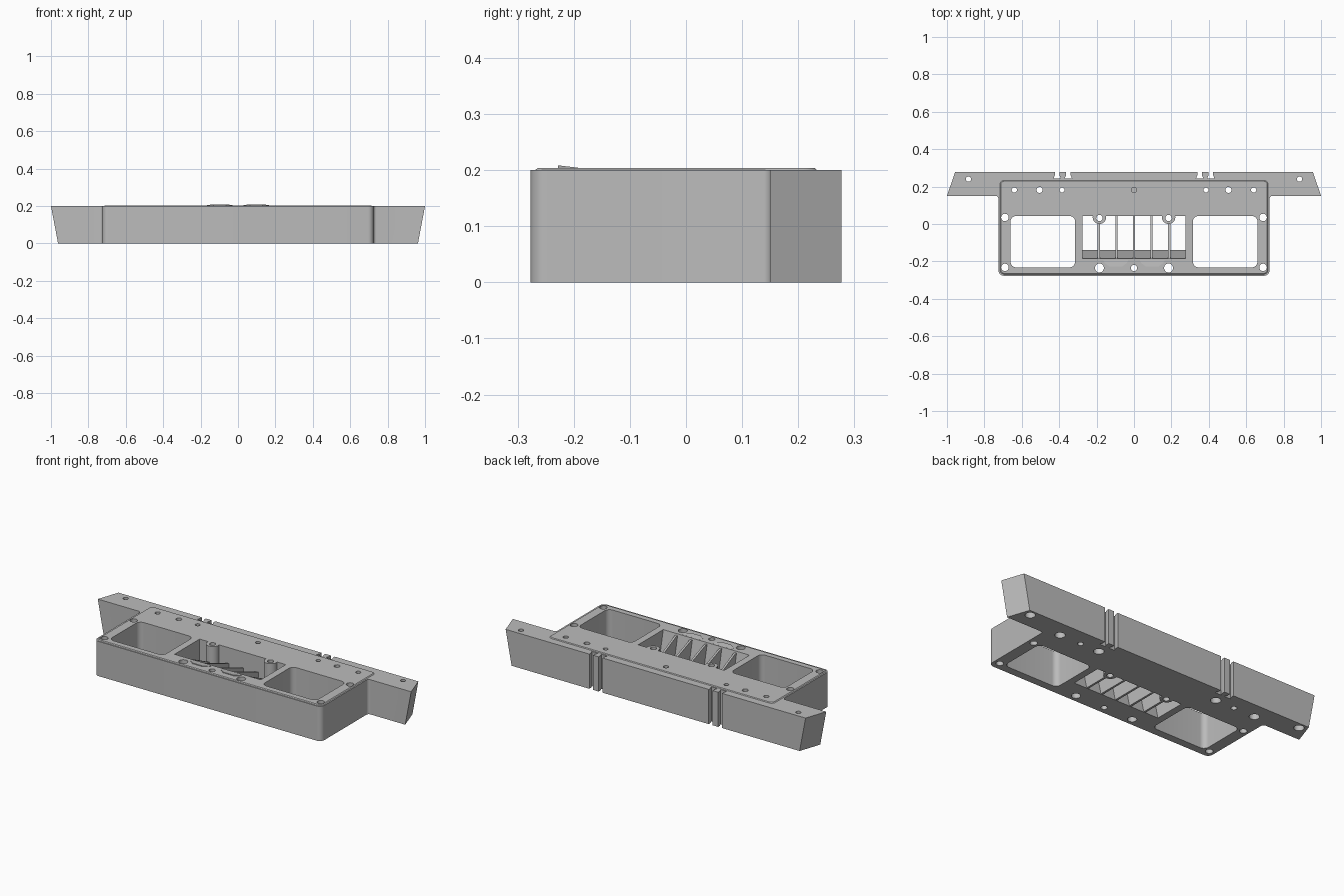
import bpy, bmesh
from math import sin, cos, pi, radians

if "Cube" in bpy.data.objects:
    bpy.data.objects.remove(bpy.data.objects["Cube"])

grey = bpy.data.materials.new("plain_grey")
grey.use_nodes = True
colour = (0.5, 0.5, 0.5, 1)
grey.diffuse_color = colour
grey.node_tree.nodes["Principled BSDF"].inputs["Base Color"].default_value = colour

H = 0.2        # body height
TOP = 0.204    # height of the raised plate


def loft(name, low, high):
    """Solid between two matching loops of 3D points."""
    bm = bmesh.new()
    a = [bm.verts.new(p) for p in low]
    b = [bm.verts.new(p) for p in high]
    bm.faces.new(a[::-1])
    bm.faces.new(b)
    n = len(a)
    for i in range(n):
        j = (i + 1) % n
        bm.faces.new((a[i], a[j], b[j], b[i]))
    bmesh.ops.recalc_face_normals(bm, faces=bm.faces)
    mesh = bpy.data.meshes.new(name)
    bm.to_mesh(mesh)
    bm.free()
    mesh.materials.append(grey)
    ob = bpy.data.objects.new(name, mesh)
    bpy.context.collection.objects.link(ob)
    return ob


def at(pts, z):
    return [(x, y, z) for x, y in pts]


def prism(name, pts, z0, z1):
    return loft(name, at(pts, z0), at(pts, z1))


def circle(x, y, r, n=24):
    return [(x + r * cos(2 * pi * i / n), y + r * sin(2 * pi * i / n)) for i in range(n)]


def rounded(x0, x1, y0, y1, r, seg=8):
    pts = []
    for k, (cx, cy) in enumerate([(x1 - r, y1 - r), (x0 + r, y1 - r),
                                  (x0 + r, y0 + r), (x1 - r, y0 + r)]):
        for i in range(seg + 1):
            t = pi / 2 * (k + i / seg)
            pts.append((cx + r * cos(t), cy + r * sin(t)))
    return pts


def combine(target, other, operation):
    mod = target.modifiers.new("cut", 'BOOLEAN')
    mod.object, mod.operation, mod.solver = other, operation, 'EXACT'
    bpy.context.view_layer.objects.active = target
    bpy.ops.object.modifier_apply(modifier=mod.name)
    bpy.data.objects.remove(other)


def add(target, other):
    combine(target, other, 'UNION')


def cut(target, other):
    combine(target, other, 'DIFFERENCE')


# Main body with rounded front corners
body = prism("body", rounded(-0.725, 0.725, -0.277, 0.22, 0.03), 0, H)

# Rear mounting bar, ends slanting in both depth and height
def bar_loop(half, z):
    return at([(-half, 0.15), (half, 0.15), (half - 0.043, 0.277), (-half + 0.043, 0.277)], z)

add(body, loft("bar", bar_loop(0.962, 0), bar_loop(1.0, H)))

# Small fillets where the body meets the bar
for s in (-1, 1):
    arc = [(s * (0.74 - 0.015 * cos(t)), 0.135 + 0.015 * sin(t))
           for t in [pi / 2 * i / 6 for i in range(7)]]
    add(body, prism("fillet", [(s * 0.71, 0.16), (s * 0.71, 0.135)] + arc + [(s * 0.74, 0.16)], 0, H))

# Raised top plate with a sloping rim
add(body, loft("plate", at(rounded(-0.722, 0.722, -0.274, 0.238, 0.028), H - 0.004),
               at(rounded(-0.712, 0.712, -0.264, 0.229, 0.02), TOP)))

# Two large side windows
for x0, x1 in ((-0.66, -0.315), (0.315, 0.66)):
    cut(body, prism("window_cutter", rounded(x0, x1, -0.232, 0.043, 0.03), -0.05, 0.3))

# Central vent with a sloping front wall
def vent_loop(front, z):
    return at([(-0.275, front), (0.275, front), (0.275, 0.043), (-0.275, 0.043)], z)

cut(body, loft("vent_cutter", vent_loop(-0.129, -0.05), vent_loop(-0.196, 0.25)))

# Screw bosses bulging into the back of the vent
for x in (-0.185, 0.185):
    add(body, prism("boss", circle(x, 0.036, 0.036), 0, TOP))

# Through holes, mirrored left and right: x, y, radius
for x, y, r in ((0.885, 0.24, 0.014), (0.64, 0.182, 0.014), (0.505, 0.182, 0.016),
                (0.385, 0.182, 0.013), (0.69, 0.035, 0.02), (0.69, -0.232, 0.02),
                (0.185, 0.032, 0.017), (0.185, -0.235, 0.024)):
    for s in (-1, 1):
        cut(body, prism("hole_cutter", circle(s * x, y, r), -0.05, 0.3))
cut(body, prism("hole_cutter", circle(0, -0.235, 0.017), -0.05, 0.3))
cut(body, prism("dimple_cutter", circle(0, 0.182, 0.014), 0.17, 0.3))

# Wider counterbores underneath
for x, y in ((0.885, 0.24), (0.64, 0.182), (0.385, 0.182)):
    for s in (-1, 1):
        cut(body, prism("counterbore_cutter", circle(s * x, y, 0.027), -0.05, 0.06))

# Paired vertical slots in the back of the bar
for x in (-0.411, -0.351, 0.351, 0.411):
    slot = [(x - 0.012, 0.3), (x - 0.012, 0.262), (x - 0.02, 0.242),
            (x + 0.02, 0.242), (x + 0.012, 0.262), (x + 0.012, 0.3)]
    cut(body, prism("slot_cutter", slot, -0.05, 0.3))

# Vent fins, falling from the front wall to the back
fins = []
for i in range(-2, 3):
    x = i * 0.094
    back = 0.004 if abs(i) == 2 else 0.05
    profile = [(back, 0.002), (-0.145, 0.002), (-0.19, 0.195), (-0.172, 0.195), (back, 0.11)]
    fins.append(loft("vent_fin", [(x - 0.006, y, z) for y, z in profile],
                     [(x + 0.006, y, z) for y, z in profile]))

# Two low wedges in front of the vent
for s in (-1, 1):
    outline = [(0.03, -0.192), (0.04, -0.21), (0.065, -0.228),
               (0.13, -0.228), (0.155, -0.21), (0.165, -0.192)]
    outline = [(s * x, y) for x, y in outline]
    fins.append(loft("wedge", at(outline, H),
                     [(x, y, TOP + 0.0045 * (-0.19 - y) / 0.038) for x, y in outline]))

# Smooth the rounded walls, keep edges crisp
for ob in [body] + fins:
    bpy.ops.object.select_all(action='DESELECT')
    ob.select_set(True)
    bpy.context.view_layer.objects.active = ob
    bpy.ops.object.shade_smooth_by_angle(angle=radians(30))
